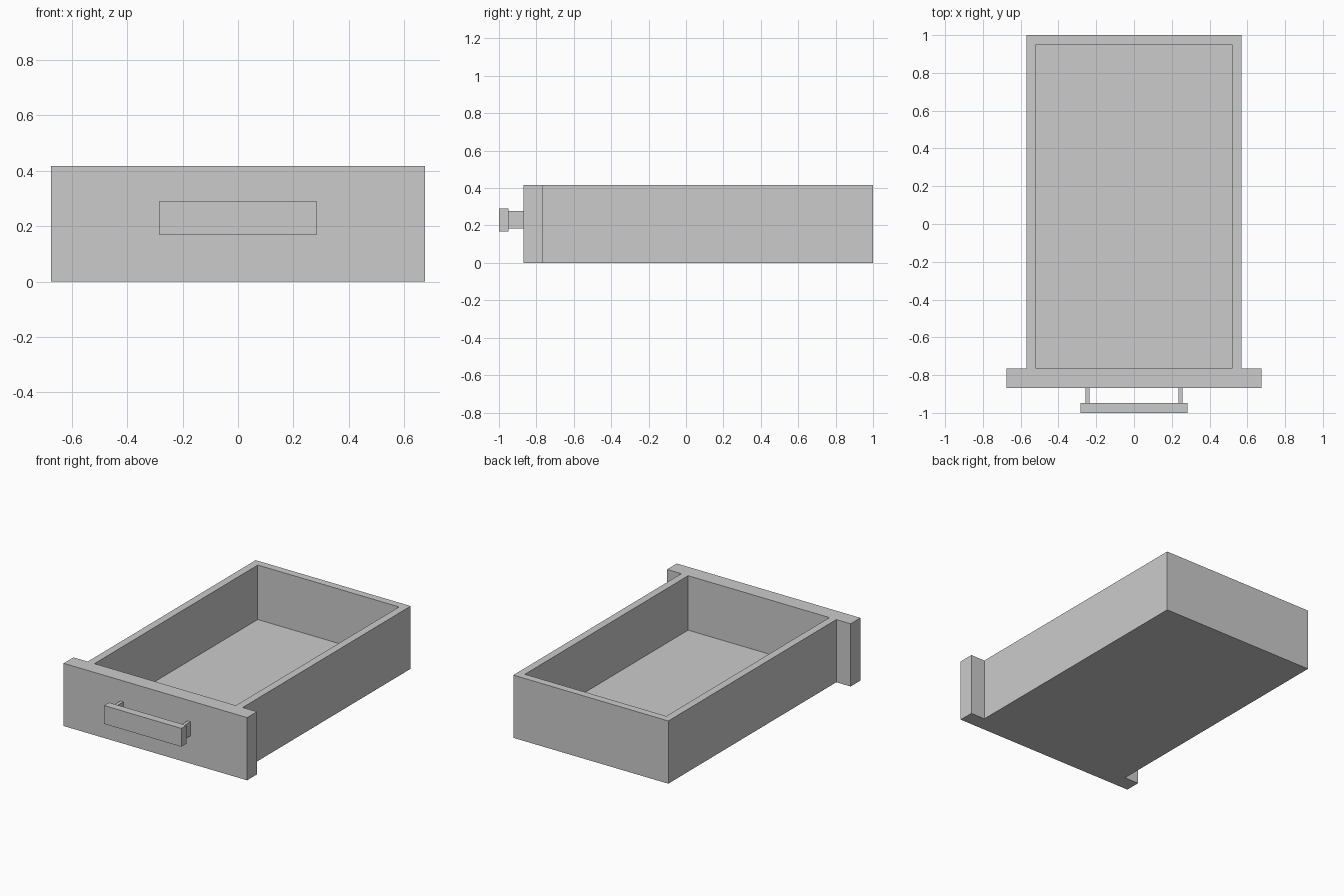
import bpy, bmesh

if "Cube" in bpy.data.objects:
    bpy.data.objects.remove(bpy.data.objects["Cube"])

H = 0.417          # overall height
FRONT, BACK_OF_FRONT = -0.868, -0.765


def prism(name, outline, z0, z1):
    """Extrude a flat xy outline from z0 to z1."""
    bm = bmesh.new()
    face = bm.faces.new([bm.verts.new((x, y, z0)) for x, y in outline])
    top = bmesh.ops.extrude_face_region(bm, geom=[face])["geom"]
    for v in top:
        if isinstance(v, bmesh.types.BMVert):
            v.co.z = z1
    bmesh.ops.recalc_face_normals(bm, faces=bm.faces)
    mesh = bpy.data.meshes.new(name)
    bm.to_mesh(mesh)
    bm.free()
    ob = bpy.data.objects.new(name, mesh)
    bpy.context.collection.objects.link(ob)
    return ob


def box(name, x0, x1, y0, y1, z0, z1):
    return prism(name, [(x0, y0), (x1, y0), (x1, y1), (x0, y1)], z0, z1)


# Drawer body with the wider front panel, as one T-shaped solid
half = [(0.675, FRONT), (0.675, BACK_OF_FRONT), (0.57, BACK_OF_FRONT), (0.57, 1.0)]
body = prism("drawer_body", half + [(-x, y) for x, y in reversed(half)], 0, H)

# Hollow interior
cutter = box("cavity_cutter", -0.52, 0.52, BACK_OF_FRONT, 0.95, 0.055, H + 0.2)
cutter.hide_render = True
cutter.hide_set(True)
cut = body.modifiers.new("cavity", 'BOOLEAN')
cut.operation = 'DIFFERENCE'
cut.solver = 'EXACT'
cut.object = cutter

# Pull handle: bar on two posts
box("handle_bar", -0.284, 0.284, -1.0, -0.948, 0.169, 0.291)
for side, x in (("left", -0.247), ("right", 0.247)):
    box("handle_post_" + side, x - 0.011, x + 0.011, -0.948, FRONT, 0.184, 0.278)
